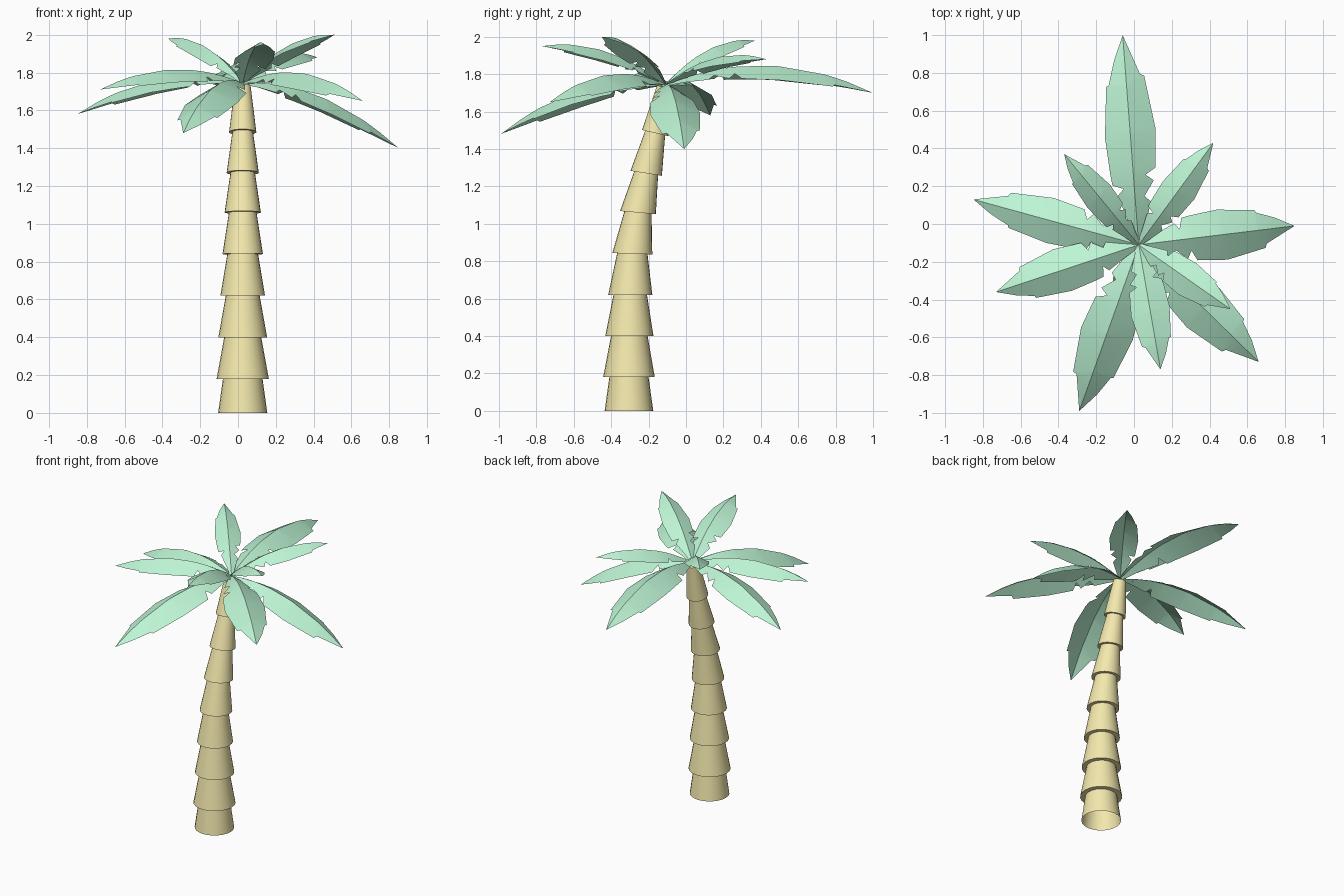
import bpy, bmesh, math
from mathutils import Vector, Matrix

if "Cube" in bpy.data.objects:
    bpy.data.objects.remove(bpy.data.objects["Cube"])


def finish(bm, name, color, angle):
    mesh = bpy.data.meshes.new(name)
    bm.to_mesh(mesh)
    bm.free()
    ob = bpy.data.objects.new(name, mesh)
    bpy.context.collection.objects.link(ob)
    mat = bpy.data.materials.new(name + "_colour")
    mat.diffuse_color = color
    mat.use_nodes = True
    mat.node_tree.nodes["Principled BSDF"].inputs["Base Color"].default_value = mat.diffuse_color
    mesh.materials.append(mat)
    bpy.ops.object.select_all(action='DESELECT')
    ob.select_set(True)
    bpy.context.view_layer.objects.active = ob
    bpy.ops.object.shade_smooth_by_angle(angle=math.radians(angle))
    return ob


# Trunk: stacked flaring collars along a bent path (y, z, collar radius, tilt)
collars = [(-.305, 0, .130, 0), (-.305, .18, .138, 0), (-.303, .40, .129, 0),
           (-.298, .62, .118, 0), (-.287, .84, .107, 2), (-.257, 1.06, .096, 5),
           (-.213, 1.27, .085, 9), (-.165, 1.485, .072, 13), (-.115, 1.73, .055, 15)]
SIDES = 24
bm = bmesh.new()


def ring(y, z, r, tilt):
    rot = Matrix.Rotation(math.radians(-tilt), 3, 'X')
    return [bm.verts.new(Vector((.025, y, z)) + rot @ Vector(
        (r * math.cos(a), r * math.sin(a), 0)))
        for a in (2 * math.pi * i / SIDES for i in range(SIDES))]


def bridge(a, b):
    for i in range(SIDES):
        j = (i + 1) % SIDES
        bm.faces.new((a[i], a[j], b[j], b[i]))


previous = None
for low, high in zip(collars, collars[1:]):
    bottom = ring(*low)
    if previous:
        bridge(previous, bottom)
    previous = ring(high[0], high[1], high[2] * .76, high[3])
    bridge(bottom, previous)
bm.faces.new(previous)
finish(bm, "trunk", (.90, .81, .42, 1), 30)

# Frond outlines: (distance along rib, fraction of half width), with torn notches
left_edge = [(0, .1), (.10, .32), (.24, .66), (.27, .42), (.29, .85), (.34, .90),
             (.52, 1), (.76, .80), (.765, .70), (.88, .42), (1, 0)]
right_edge = [(0, .1), (.10, .36), (.20, .60), (.23, .38), (.30, .78), (.33, .48),
              (.36, .88), (.55, 1), (.80, .72), (.81, .56), (1, 0)]
# Frond tips (x, y, z) and half width
fronds = [(-.06, 1.0, 1.70, .135), (.42, .43, 1.88, .095), (.85, -.01, 1.40, .135),
          (.51, -.45, 2.0, .095), (.66, -.73, 1.65, .135), (.14, -.77, 1.95, .105),
          (-.29, -.99, 1.48, .14), (-.73, -.36, 1.71, .12), (-.85, .13, 1.58, .12),
          (-.37, .37, 1.98, .085)]
crown = Vector((.025, -.11, 1.745))
for n, (x, y, z, half) in enumerate(fronds):
    tip = Vector((x, y, z))
    span = tip - crown
    side = Vector((-span.y, span.x, 0)).normalized()
    arch = .11 * span.length
    bm = bmesh.new()
    stations = sorted({t for t, w in left_edge + right_edge})

    def rib_point(t):
        return crown + span * t + Vector((0, 0, 4 * arch * t * (1 - t)))

    ribs = {t: bm.verts.new(rib_point(t)) for t in stations}
    for sign, outline in ((1, left_edge), (-1, right_edge)):
        edge = [bm.verts.new(rib_point(t) + half * w * (side * sign - Vector((0, 0, .55))))
                if w else ribs[t] for t, w in outline]
        for k in range(len(outline) - 1):
            inner = [ribs[t] for t in stations if outline[k][0] <= t <= outline[k + 1][0]]
            outer = [v for v in (edge[k + 1], edge[k]) if v not in inner]
            loop = inner + outer
            bm.faces.new(loop if sign < 0 else loop[::-1])
    bmesh.ops.recalc_face_normals(bm, faces=bm.faces)
    bm.normal_update()
    if sum(f.normal.z * f.calc_area() for f in bm.faces) < 0:
        bmesh.ops.reverse_faces(bm, faces=bm.faces)
    bmesh.ops.triangulate(bm, faces=bm.faces)
    finish(bm, f"frond_{n + 1}", (.51, .91, .66, 1), 30)
